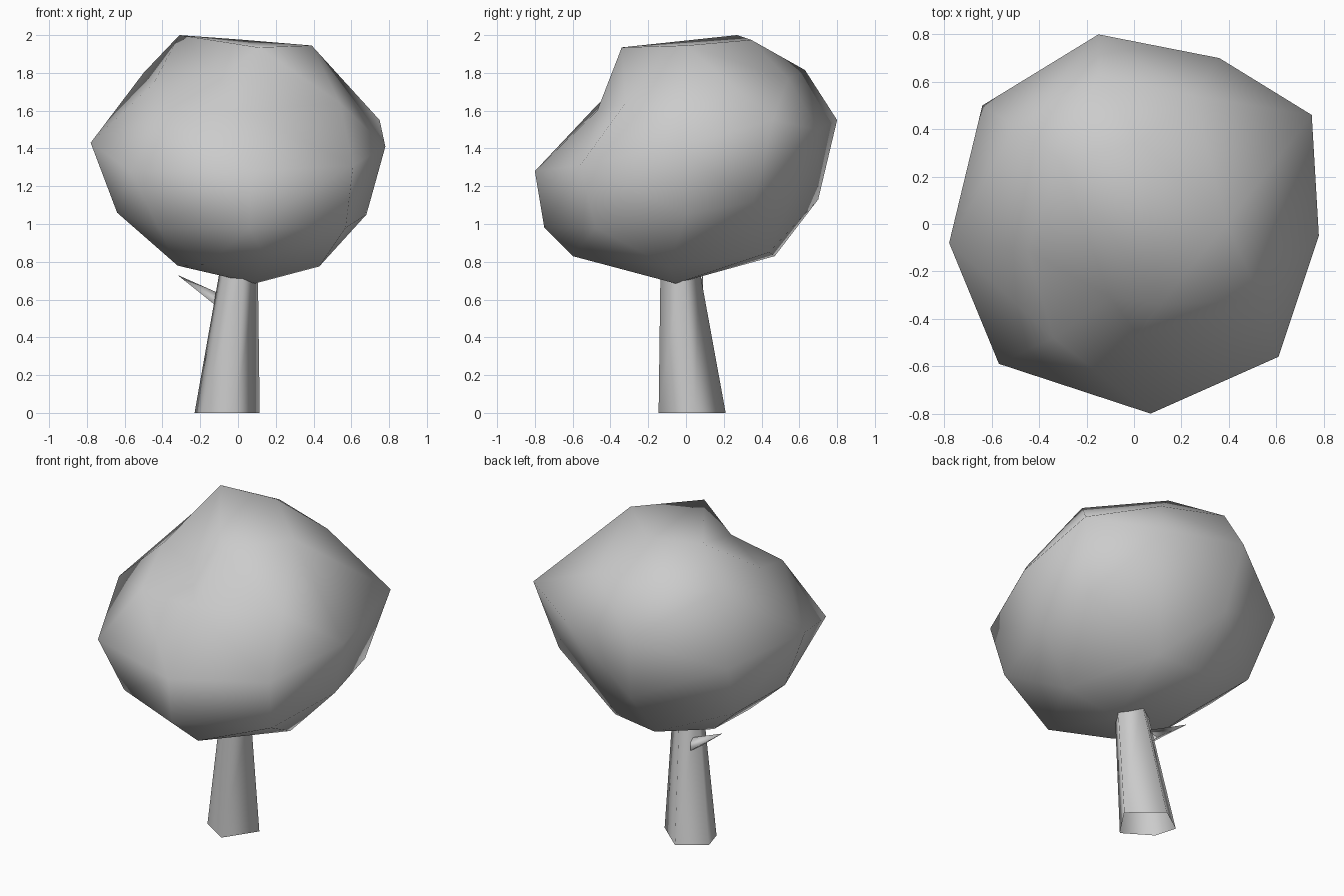
import bpy
import bmesh
import math
from mathutils import Vector

start = bpy.data.objects.get("Cube")
if start:
    bpy.data.objects.remove(start, do_unlink=True)


def make_material(name, colour):
    mat = bpy.data.materials.new(name)
    mat.use_nodes = True
    mat.diffuse_color = colour
    mat.node_tree.nodes["Principled BSDF"].inputs["Base Color"].default_value = colour
    return mat


grey = make_material("plain grey", (0.6, 0.6, 0.6, 1))


def finish(bm, name):
    """Turn a bmesh into a named, smoothly shaded object."""
    bmesh.ops.recalc_face_normals(bm, faces=bm.faces)
    mesh = bpy.data.meshes.new(name)
    bm.to_mesh(mesh)
    bm.free()
    mesh.materials.append(grey)
    obj = bpy.data.objects.new(name, mesh)
    bpy.context.scene.collection.objects.link(obj)
    bpy.ops.object.select_all(action="DESELECT")
    obj.select_set(True)
    bpy.context.view_layer.objects.active = obj
    bpy.ops.object.shade_smooth_by_angle(angle=math.pi)
    return obj


def star_skin(points, centre):
    """Skin points around a centre: hull their directions, then restore their distances."""
    bm = bmesh.new()
    pairs = []
    for point in map(Vector, points):
        pairs.append((bm.verts.new((point - centre).normalized()), point))
    bmesh.ops.convex_hull(bm, input=bm.verts[:])
    for vert, point in pairs:
        vert.co = point
    return bm


def loft(lower, upper):
    """Open tube between two rings with the same number of points."""
    bm = bmesh.new()
    a = [bm.verts.new(p) for p in lower]
    b = [bm.verts.new(p) for p in upper]
    count = len(a)
    for i in range(count):
        j = (i + 1) % count
        bm.faces.new((a[i], a[j], b[j], b[i]))
    return bm


# Crown: irregular faceted lump, described by its corners from top to bottom
crown_top = [
    (-.31, .27, 2), (.03, .345, 1.975), (.39, 0, 1.945), (.11, -.34, 1.935),
]
crown_shoulder = [
    (.25, .54, 1.77), (-.15, .63, 1.815), (-.5, .41, 1.8), (-.45, -.11, 1.74),
    (-.1, -.31, 1.78), (-.34, -.48, 1.62), (.02, -.47, 1.6), (.54, -.32, 1.64),
]
crown_middle = [
    (-.78, -.08, 1.43), (-.57, -.59, 1.28), (.07, -.8, 1.28), (.61, -.56, 1.31),
    (.78, -.05, 1.41), (.75, .46, 1.55), (.36, .7, 1.5), (-.15, .8, 1.55),
    (-.64, .5, 1.38),
]
crown_belly = [
    (-.64, -.08, 1.06), (-.42, -.54, .98), (.06, -.75, .98), (.57, -.48, .98),
    (.68, 0, 1.05), (.64, .36, 1.12), (-.1, .7, 1.13), (-.58, .33, 1.02),
]
crown_underside = [
    (.14, -.6, .83), (.43, -.09, .775), (.19, .44, .85), (-.11, .47, .83),
    (-.3, .15, .775), (-.32, -.18, .78), (-.16, -.38, .785), (.09, -.055, .685),
]
corners = crown_top + crown_shoulder + crown_middle + crown_belly + crown_underside
finish(star_skin(corners, Vector((0, 0, 1.35))), "crown")

# Trunk: leaning five-sided tube that narrows into the crown
foot = [(.115, .05), (-.07, .21), (-.23, .1), (-.19, -.035), (-.015, -.145)]
foot_centre = Vector((-.06, .03, 0))
neck_centre = Vector((.005, -.035, .78))
lower_ring = [Vector((x, y, 0)) for x, y in foot]
upper_ring = [(p - foot_centre) * .57 + neck_centre for p in lower_ring]
finish(loft(lower_ring, upper_ring), "trunk")

# Branch: short three-sided spike on the side of the trunk
root = Vector((-.09, .05, .58))
tip = Vector((-.32, .09, .73))
axis = tip - root
bm = bmesh.new()
bmesh.ops.create_cone(bm, cap_ends=False, segments=3, radius1=.045, radius2=0, depth=axis.length)
bmesh.ops.remove_doubles(bm, verts=bm.verts, dist=.001)
turn = axis.to_track_quat("Z", "Y")
for vert in bm.verts:
    vert.co = turn @ vert.co + (root + tip) / 2
finish(bm, "branch")
